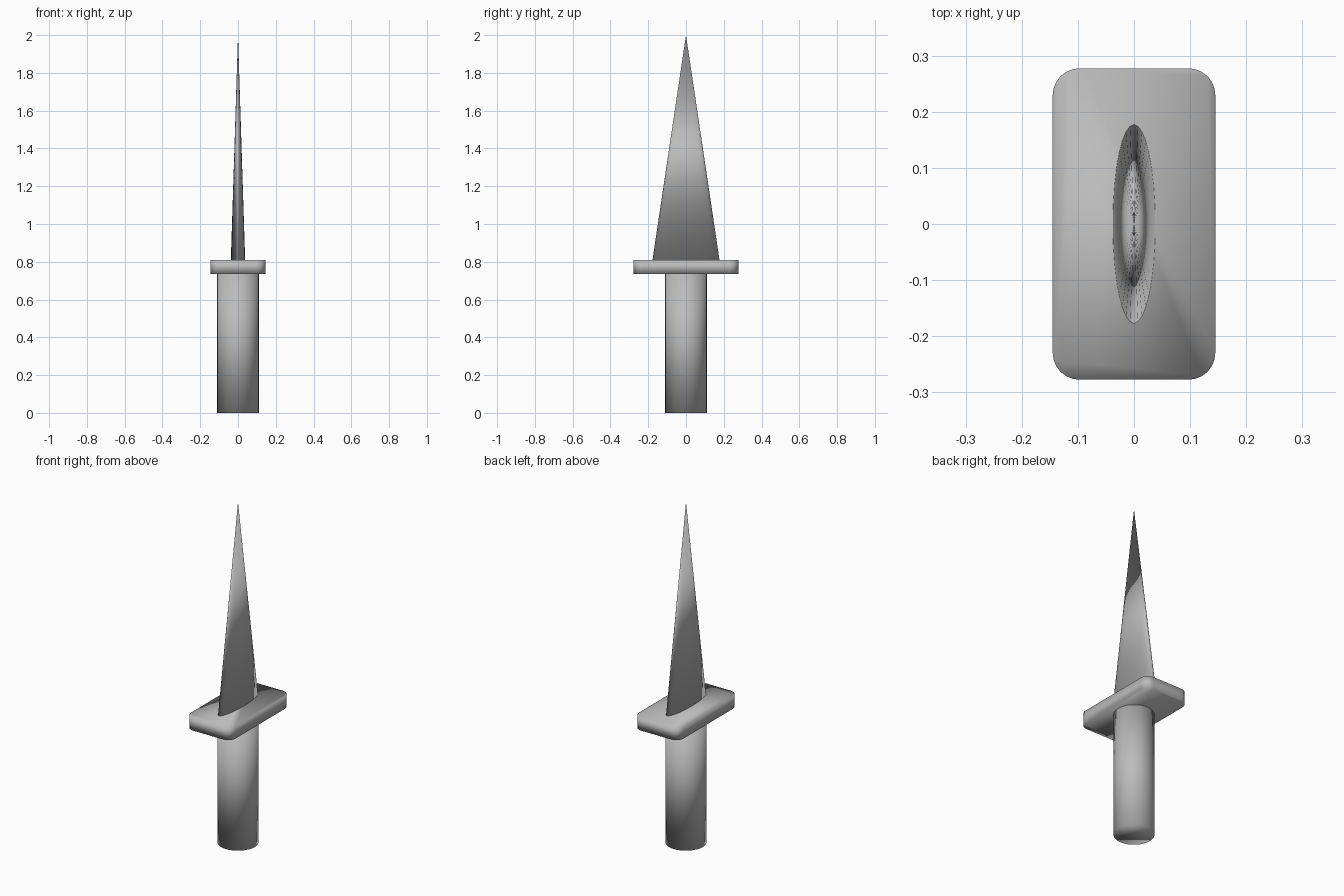
import bpy
import bmesh
from mathutils import Matrix, Vector

default_cube = bpy.data.objects.get("Cube")
if default_cube:
    bpy.data.objects.remove(default_cube, do_unlink=True)

GREY = (0.5, 0.5, 0.5, 1.0)
grey = bpy.data.materials.new("plain grey")
grey.use_nodes = True
grey.diffuse_color = GREY
grey.node_tree.nodes["Principled BSDF"].inputs["Base Color"].default_value = GREY


def finish(name, bm):
    """Turn a bmesh into a smooth-shaded grey object."""
    bmesh.ops.recalc_face_normals(bm, faces=bm.faces)
    for face in bm.faces:
        face.smooth = True
    mesh = bpy.data.meshes.new(name)
    bm.to_mesh(mesh)
    bm.free()
    mesh.materials.append(grey)
    obj = bpy.data.objects.new(name, mesh)
    bpy.context.collection.objects.link(obj)
    return obj


def round_part(name, radius_x, radius_y, bottom, top, top_scale):
    """Elliptical cylinder or cone standing between two heights."""
    bm = bmesh.new()
    bmesh.ops.create_cone(bm, cap_ends=True, segments=32, radius1=1,
                          radius2=top_scale, depth=top - bottom)
    bmesh.ops.remove_doubles(bm, verts=bm.verts, dist=1e-5)
    bmesh.ops.scale(bm, vec=(radius_x, radius_y, 1), verts=bm.verts)
    bmesh.ops.translate(bm, vec=(0, 0, (bottom + top) / 2), verts=bm.verts)
    return finish(name, bm)


# Round grip
round_part("grip", 0.11, 0.11, 0, 0.735, 1)

# Flattened, tapering blade
round_part("blade", 0.038, 0.178, 0.805, 2.0, 0)

# Guard plate with rounded vertical corners
bm = bmesh.new()
bmesh.ops.create_cube(bm, size=1, matrix=Matrix.LocRotScale(
    Vector((0, 0, 0.7725)), None, Vector((0.29, 0.555, 0.075))))
corners = [e for e in bm.edges
           if abs(e.verts[0].co.z - e.verts[1].co.z) > 0.01]
bmesh.ops.bevel(bm, geom=corners, offset=0.048, segments=6, profile=0.5,
                affect='EDGES')
finish("guard", bm)
